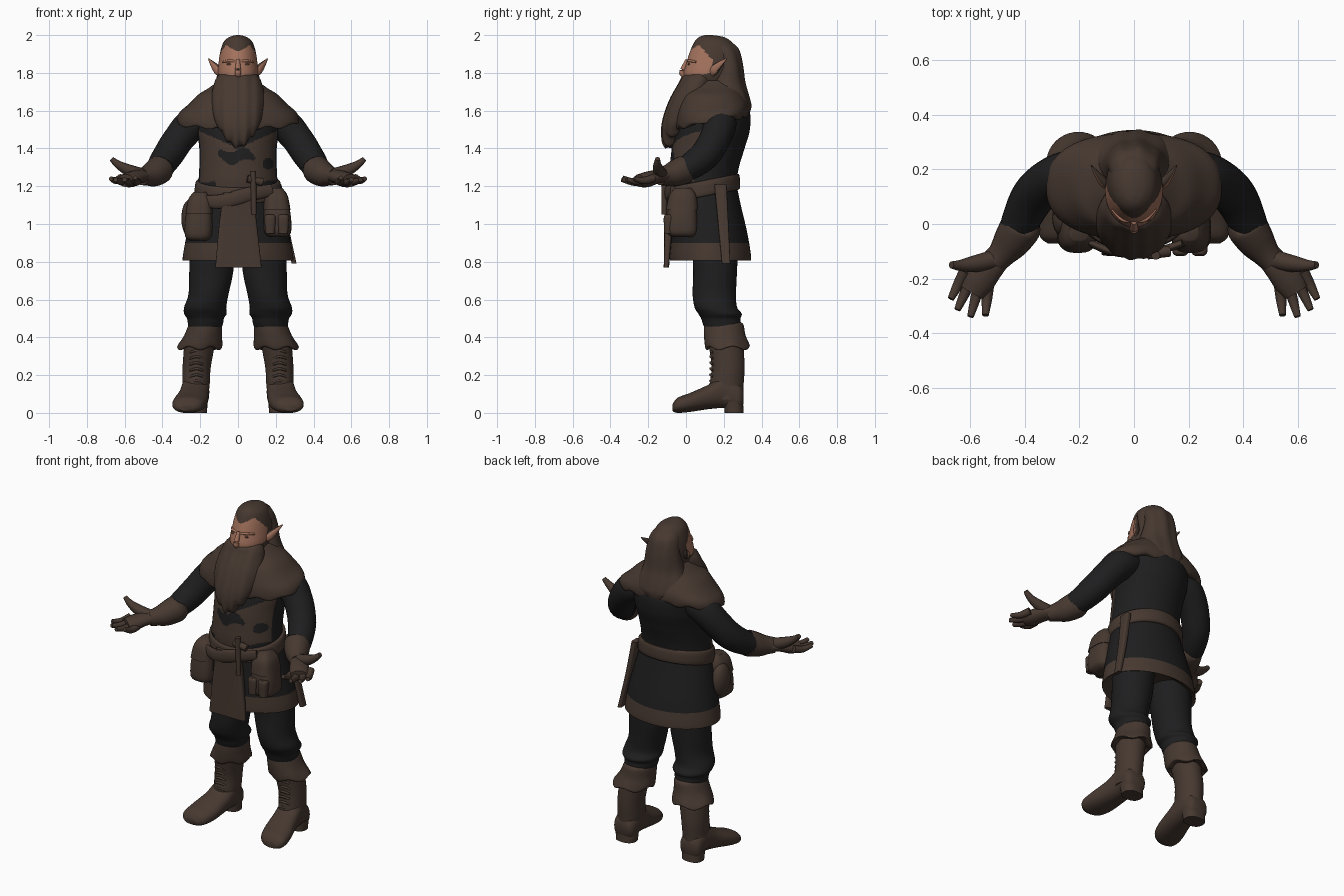
import bpy
import bmesh
from math import sin, cos, pi, atan2, radians, copysign
from mathutils import Vector

default_cube = bpy.data.objects.get("Cube")
if default_cube:
    bpy.data.objects.remove(default_cube, do_unlink=True)


def make_material(name, colour):
    material = bpy.data.materials.new(name)
    material.use_nodes = True
    rgba = (*colour, 1)
    material.diffuse_color = rgba
    material.node_tree.nodes["Principled BSDF"].inputs["Base Color"].default_value = rgba
    return material


leather = make_material("brown leather", (.062, .04, .03))
cloth = make_material("black cloth", (.013, .013, .014))
flesh = make_material("skin", (.37, .17, .11))
shade = make_material("eye shadow", (.13, .06, .04))


def smooth(rows, steps):
    """Curve through the given rows of numbers."""
    last, result = len(rows) - 1, []
    for i in range(last):
        a, b, c, d = [Vector(rows[min(max(i + k, 0), last)]) for k in (-1, 0, 1, 2)]
        for step in range(steps):
            t = step / steps
            result.append(b + (c - a) * t / 2 + (a - b * 2.5 + c * 2 - d / 2) * t * t
                          + (b * 3 - a - c * 3 + d) * t ** 3 / 2)
    return result + [Vector(rows[last])]


def skin(name, rings, mats, rule=None, mirror=False, warp=None):
    """Join rings of points into a closed smooth surface."""
    bm = bmesh.new()
    loops = [[bm.verts.new(warp(p) if warp else p) for p in ring] for ring in rings]
    count = len(loops[0])
    for low, high in zip(loops, loops[1:]):
        for i in range(count):
            j = (i + 1) % count
            bm.faces.new((low[i], low[j], high[j], high[i]))
    bm.faces.new(loops[0])
    bm.faces.new(loops[-1])
    bmesh.ops.recalc_face_normals(bm, faces=bm.faces[:])
    if rule:
        for face in bm.faces:
            face.material_index = int(rule(face.calc_center_median(), face.normal))
    return finish(name, bm, mats, mirror)


def finish(name, bm, mats, mirror):
    mesh = bpy.data.meshes.new(name)
    bm.to_mesh(mesh)
    bm.free()
    for material in mats:
        mesh.materials.append(material)
    mesh.shade_smooth()
    mesh.set_sharp_from_angle(angle=radians(50))
    part = bpy.data.objects.new(name, mesh)
    bpy.context.collection.objects.link(part)
    if mirror:
        part.modifiers.new("mirror", "MIRROR")
    return part


def loft(name, rows, *mats, axis="z", square=2, sides=40, steps=5, **options):
    """Rows hold a position on the axis, then low and high limits of both other axes."""
    rings = []
    for t, a0, a1, b0, b1 in smooth(rows, steps):
        ring = []
        for i in range(sides):
            c, s = cos(2 * pi * i / sides), sin(2 * pi * i / sides)
            a = (a0 + a1) / 2 + (a1 - a0) / 2 * copysign(abs(c) ** (2 / square), c)
            b = (b0 + b1) / 2 + (b1 - b0) / 2 * copysign(abs(s) ** (2 / square), s)
            ring.append(Vector((a, b, t) if axis == "z" else (a, t, b)))
        rings.append(ring)
    return skin(name, rings, mats, **options)


def centred(rows):
    return [(t, -half, half, front, back) for t, half, front, back in rows]


def tube(name, path, *mats, flat=1, sides=20, steps=5, **options):
    """Path points hold a position and a radius."""
    points = smooth(path, steps)
    rings = []
    for i, p in enumerate(points):
        along = (points[min(i + 1, len(points) - 1)] - points[max(i - 1, 0)]).to_3d().normalized()
        hint = Vector((0, 0, 1)) if abs(along.z) < .95 else Vector((0, 1, 0))
        across = along.cross(hint).normalized()
        up = across.cross(along)
        turns = [2 * pi * k / sides for k in range(sides)]
        rings.append([p.to_3d() + p[3] * (across * cos(a) + up * flat * sin(a)) for a in turns])
    return skin(name, rings, mats, **options)


def ball(name, centre, size, material, mirror=False):
    bm = bmesh.new()
    bmesh.ops.create_uvsphere(bm, u_segments=20, v_segments=12, radius=1)
    bmesh.ops.scale(bm, vec=size, verts=bm.verts)
    bmesh.ops.translate(bm, vec=centre, verts=bm.verts)
    return finish(name, bm, [material], mirror)


# Torso with a worn leather vest: slanting upper edge and black gaps
def vest(c, n):
    wave = .014 * sin(c.x * 45)
    gap = (((c.x + .01) / .1) ** 2 + ((c.z - 1.36 - wave) / .035) ** 2 < 1
           or ((c.x - .16) / .03) ** 2 + ((c.z - 1.32) / .03) ** 2 < 1)
    bottom = 1.225 if abs(c.x) > .12 else 1.18
    return n.y < -.3 and bottom + wave / 2 < c.z < 1.4 + .45 * abs(c.x) and not gap


loft("torso", centred([(1.12, .22, -.08, .28), (1.22, .21, -.09, .27), (1.3, .205, -.085, .28),
                       (1.4, .205, -.075, .31), (1.5, .215, -.05, .338), (1.6, .2, 0, .335),
                       (1.68, .12, .05, .27), (1.76, .08, .06, .22)]),
     cloth, leather, rule=vest, sides=160, steps=16)

# Coat skirt, hem, belt and front panel
loft("coat_skirt", centred([(1.22, .2, -.08, .265), (1.1, .235, -.08, .29), (.95, .27, -.08, .325),
                            (.82, .293, -.085, .345), (.815, .28, -.07, .33), (.86, .2, .0, .27)]),
     cloth, leather, rule=lambda c, n: c.z < .89, sides=56, steps=6)
loft("belt", centred([(1.15, .215, -.09, .275), (1.16, .23, -.1, .287), (1.225, .225, -.1, .283),
                      (1.235, .21, -.09, .27)]), leather, steps=3,
     warp=lambda p: p + Vector((0, 0, .2 * (p.y - .12))))
loft("front_panel", [(1.17, -.075, .08, -.115, -.07), (1, -.1, .1, -.115, -.07),
                     (.77, -.12, .125, -.118, -.09)], leather, square=5)
tube("sash", [(-.18, -.06, 1.12, .013), (-.08, -.1, 1.12, .016), (.05, -.108, 1.155, .016),
              (.18, -.07, 1.18, .013)], leather, flat=2.4)

# Belt pouches with flaps and pockets
for side, label, lift in ((-1, "right", 0), (1, "left", .02)):
    def place(p, side=side, lift=lift):
        return Vector((p.x * side, p.y, p.z + lift))
    loft(label + "_pouch", [(.91, .17, .25, -.07, .04), (.935, .14, .28, -.1, .06),
                            (1.02, .135, .28, -.1, .06), (1.12, .145, .26, -.085, .05),
                            (1.165, .17, .235, -.06, .03)], leather, square=3, warp=place)
    loft(label + "_pouch_flap", [(1.055, .135, .278, -.106, .064), (1.13, .14, .263, -.09, .055),
                                 (1.17, .17, .235, -.06, .03)], leather, square=3, warp=place)
for x in (.17, .24):
    loft("pouch_pocket", [(.95, x - .025, x + .025, -.115, -.06), (1.03, x - .03, x + .03, -.118, -.06),
                          (1.05, x - .02, x + .02, -.11, -.06)], leather, square=3)
ball("hip_bag", (-.255, .02, 1.03), (.045, .07, .1), leather)

# Sheath and tool hanging from the belt
loft("sheath", [(.79, .285, .31, .19, .235), (1, .235, .265, .17, .225), (1.21, .195, .23, .15, .215)],
     leather, square=4)
tube("tool_handle", [(.085, -.115, 1.05, .014), (.08, -.115, 1.28, .016)], leather)
tube("tool_head", [(.05, -.11, 1.24, .02), (.13, -.1, 1.22, .02)], leather)

# Trouser legs gathered under the knees
loft("trouser_leg", [(.95, .01, .25, .03, .28), (.75, .025, .258, .038, .27), (.63, .05, .262, .035, .265),
                     (.56, .062, .285, .045, .27), (.525, .06, .285, .065, .295),
                     (.5, .075, .27, .08, .288), (.47, .08, .265, .09, .29), (.42, .1, .26, .11, .28)],
     cloth, mirror=True)

# Boots with turned cuffs, laces and heels
loft("boot_shaft", [(.42, .11, .28, .11, .3), (.25, .143, .293, .135, .31), (.15, .15, .295, .125, .305),
                    (.07, .16, .3, .13, .3)], leather, mirror=True)


def ragged(p):
    turn = atan2(p.y - .21, p.x - .2)
    return p + Vector((0, 0, .01 * sin(turn * 5) * max(0, min(1, (.42 - p.z) * 12))))


loft("boot_cuff", [(.48, .1, .25, .1, .29), (.465, .085, .262, .095, .305), (.41, .085, .285, .095, .315),
                   (.345, .085, .322, .105, .338), (.35, .12, .29, .13, .31)], leather, warp=ragged, mirror=True)
loft("boot_foot", [(.305, .18, .27, .05, .12), (.28, .16, .295, .01, .16), (.2, .152, .3, .025, .2),
                   (.12, .155, .315, .02, .15), (.02, .165, .343, .005, .105), (-.045, .19, .345, .0, .08),
                   (-.072, .23, .315, .01, .045)], leather, axis="y", square=2.3, mirror=True)
loft("boot_heel", [(0, .165, .29, .205, .305), (.06, .16, .295, .2, .302)], leather, square=2.5, steps=1,
     mirror=True)
for step in range(6):
    height = .16 + step * .032
    tube("boot_lace", [(.185, .142, height, .006), (.22, .13, height + .01, .007),
                       (.255, .142, height, .006)], leather, sides=8, mirror=True)

# Sleeves and gloves, palms turned up
tube("sleeve", [(.16, .18, 1.55, .075), (.24, .18, 1.53, .088), (.31, .155, 1.455, .083), (.37, .1, 1.365, .08),
                (.415, .015, 1.3, .07), (.45, -.06, 1.27, .055)], cloth, mirror=True)
tube("glove_cuff", [(.41, .0, 1.293, .06), (.414, -.01, 1.288, .075), (.45, -.065, 1.265, .068),
                    (.485, -.11, 1.255, .052), (.51, -.14, 1.25, .045)], leather, mirror=True)
tube("palm", [(.48, -.1, 1.255, .046), (.53, -.16, 1.25, .052), (.57, -.21, 1.235, .058),
              (.595, -.25, 1.23, .048)], leather, flat=.7, mirror=True)
fingers = [(.545, -.335, 1.245), (.6, -.34, 1.235), (.648, -.315, 1.235), (.672, -.275, 1.24)]
for i, (x, y, z) in enumerate(fingers):
    base = Vector((.535 + i * .028, -.225 + i * .018, 1.225 + i * .006))
    middle = (base + Vector((x, y, z))) / 2 - Vector((0, 0, .012))
    tube("finger", [(*base, .022), (*middle, .019), (x, y, z, .012)], leather, sides=12, mirror=True)
tube("thumb", [(.51, -.13, 1.26, .036), (.58, -.145, 1.285, .031), (.635, -.152, 1.315, .021),
               (.67, -.15, 1.345, .013)], leather, sides=12, mirror=True)


# Shoulder mantle, dipping at the front
def drape(p):
    hem = max(0, min(1, (1.68 - p.z) * 9))
    return p + Vector((0, 0, .008 * sin(p.x * 50) * (p.z < 1.56) + .17 * (p.y - .15) * hem))


loft("mantle", centred([(1.76, .1, .06, .25), (1.72, .155, .02, .28), (1.685, .21, -.02, .305),
                        (1.635, .26, -.045, .325), (1.59, .31, -.055, .332), (1.55, .322, -.055, .33),
                        (1.54, .3, -.04, .31), (1.57, .2, .02, .27)]), leather, sides=64, square=2.4, warp=drape)


# Head with hair, beard, face and pointed ears
def hairy(c, n):
    return (c.z > 1.91 + .6 * min(abs(c.x), .06) or c.y > .14 - .9 * max(0, c.z - 1.87)
            or c.z < 1.77 + .25 * max(0, c.y))


loft("head", centred([(1.68, .07, .04, .2), (1.76, .098, -.005, .24), (1.8, .106, -.012, .26),
                      (1.86, .102, .004, .28), (1.92, .092, .024, .27), (1.965, .075, .045, .24),
                      (1.99, .045, .07, .2), (2, .01, .1, .14)]),
     flesh, leather, rule=hairy, sides=96, steps=10)
loft("long_hair", centred([(1.975, .05, .12, .22), (1.93, .085, .13, .275), (1.85, .1, .155, .298),
                           (1.75, .12, .12, .312), (1.67, .155, .1, .335), (1.62, .15, .13, .345),
                           (1.58, .1, .2, .335)]), leather,
     warp=lambda p: p + Vector((0, .004 * sin(p.x * 80), .01 * sin(p.x * 60) * (p.z < 1.62))))
loft("beard", centred([(1.8, .09, .04, .16), (1.785, .104, -.014, .16), (1.75, .125, -.035, .15),
                       (1.66, .142, -.085, .12), (1.57, .13, -.118, .06), (1.5, .1, -.13, .0),
                       (1.44, .055, -.125, -.04), (1.41, .02, -.11, -.07)]), leather, sides=64, steps=6,
     warp=lambda p: p + Vector((0, .003 * sin(p.x * 110), .01 * sin(p.x * 130) * (p.z < 1.5))))
tube("nose", [(0, .008, 1.87, .01), (0, -.01, 1.83, .014), (0, -.019, 1.8, .017), (0, -.006, 1.782, .012)], flesh)
tube("brow", [(.012, .01, 1.86, .006), (.045, .017, 1.864, .007), (.08, .053, 1.858, .005)], flesh, mirror=True)
ball("eye", (.042, .015, 1.846), (.02, .006, .006), shade, mirror=True)
tube("ear", [(.088, .135, 1.795, .013), (.108, .15, 1.815, .018), (.133, .18, 1.845, .012),
             (.157, .215, 1.875, .002)], flesh, leather, flat=1.4, mirror=True,
     rule=lambda c, n: n.y > .1 or n.z > .6)
